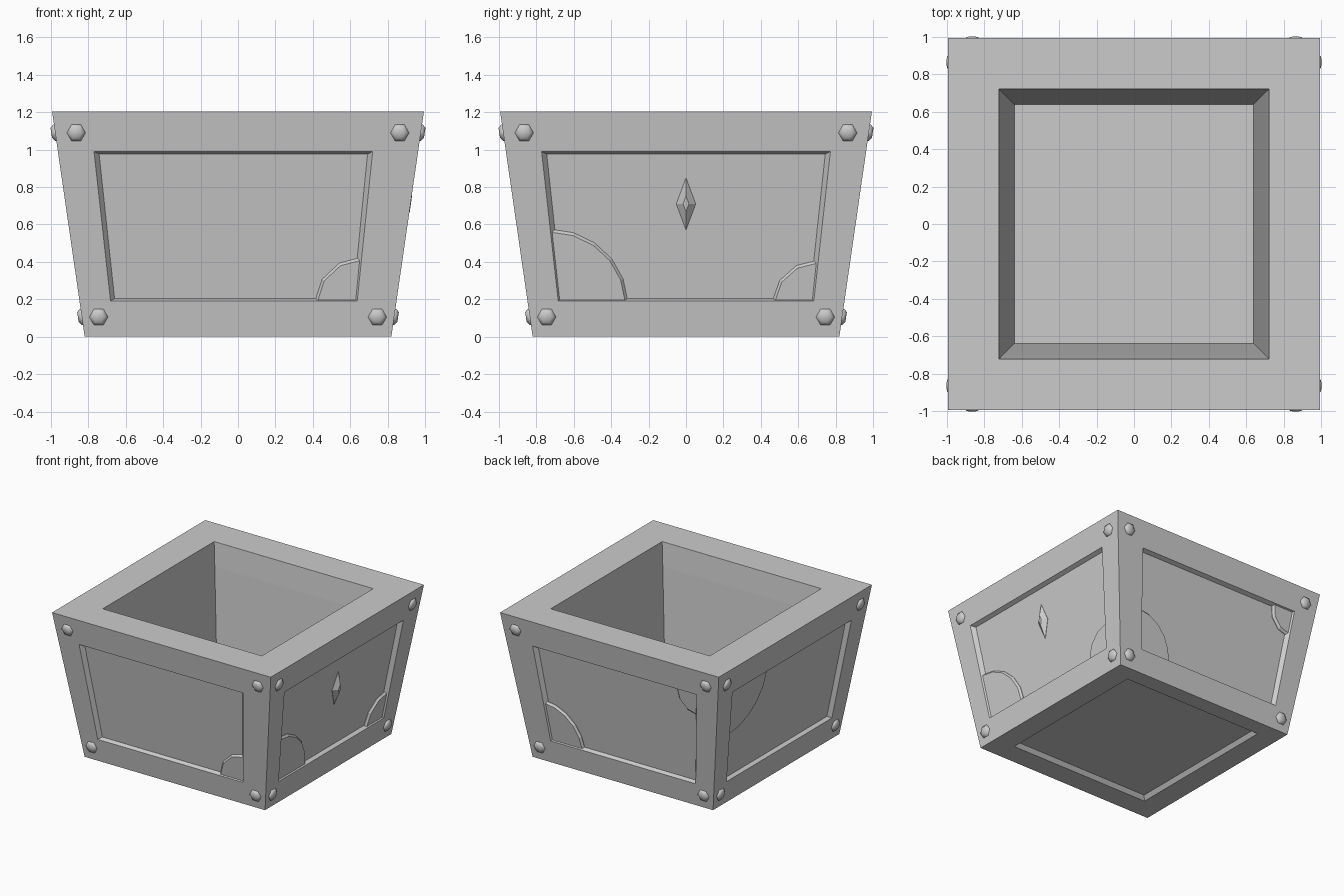
import bpy, bmesh
from math import cos, sin, pi, radians
from mathutils import Matrix, Vector

cube = bpy.data.objects.get("Cube")
if cube:
    bpy.data.objects.remove(cube)

stone = bpy.data.materials.new("grey_stone")
stone.use_nodes = True
stone.diffuse_color = (0.6, 0.6, 0.6, 1)
stone.node_tree.nodes["Principled BSDF"].inputs["Base Color"].default_value = (0.6, 0.6, 0.6, 1)

HEIGHT, BASE, RIM = 1.205, 0.82, 0.994      # overall shape (half widths)
LOW, HIGH, DEPTH = 0.19, 0.99, 0.032        # side panel limits and recess
SIDES = ["front", "left", "back", "right"]  # successive quarter turns


def on_side(side, u, z, depth):
    """Point on a sloping side: u across, z up, depth inward."""
    d = BASE + (RIM - BASE) * z / HEIGHT - depth
    return Matrix.Rotation(side * pi / 2, 3, "Z") @ Vector((u, -d, z))


def taper(z):
    return 0.885 + 0.115 * (z - LOW) / (HIGH - LOW)


def panel_point(side, u, z, depth):
    return on_side(side, u * taper(z), z, depth)


def loft(bm, rings, start=False, end=False):
    """Bridge equal rings of points, with optional end caps."""
    loops = [[bm.verts.new(p) for p in ring] for ring in rings]
    for a, b in zip(loops, loops[1:]):
        for i in range(len(a)):
            j = (i + 1) % len(a)
            bm.faces.new((a[i], a[j], b[j], b[i]))
    if start:
        bm.faces.new(loops[0])
    if end:
        bm.faces.new(loops[-1])


def finish(bm, name, smooth=None):
    bmesh.ops.remove_doubles(bm, verts=bm.verts, dist=0.0005)
    bmesh.ops.recalc_face_normals(bm, faces=bm.faces)
    mesh = bpy.data.meshes.new(name)
    bm.to_mesh(mesh)
    bm.free()
    mesh.materials.append(stone)
    obj = bpy.data.objects.new(name, mesh)
    bpy.context.collection.objects.link(obj)
    if smooth:
        bpy.ops.object.select_all(action="DESELECT")
        obj.select_set(True)
        bpy.context.view_layer.objects.active = obj
        bpy.ops.object.shade_smooth_by_angle(angle=radians(smooth))


def square(h, z, extra=0):
    """Square ring; extra lengthens it towards the back."""
    return [(-h, -h, z), (h, -h, z), (h, h + extra, z), (-h, h + extra, z)]


def panel_limits(side):
    """Front and back panels sit slightly off centre."""
    return {0: (-0.77, 0.72), 2: (-0.72, 0.77)}.get(side, (-0.772, 0.772))


# Hollow tapered body: underside recess, rim and cavity
bm = bmesh.new()
loft(bm, [square(0.615, 0.032, 0.045), square(0.64, 0, 0.045), square(BASE, 0)], start=True)
loft(bm, [square(RIM, HEIGHT), square(0.723, HEIGHT),
          square(0.703, 1.01), square(0.64, LOW)], end=True)

# Four framed sides with sunken panels
for side in range(4):
    a, b = panel_limits(side)
    outer = [on_side(side, s * h, z, 0) for s, h, z in
             ((-1, BASE, 0), (1, BASE, 0), (1, RIM, HEIGHT), (-1, RIM, HEIGHT))]
    edge = [panel_point(side, u, z, 0) for u, z in
            ((a, LOW), (b, LOW), (b, HIGH), (a, HIGH))]
    m, n = 0.026, 0.014
    floor = [panel_point(side, u, z, DEPTH) for u, z in
             ((a + m, LOW + n), (b - m, LOW + n), (b - m, HIGH - n), (a + m, HIGH - n))]
    loft(bm, [outer, edge, floor], end=True)
finish(bm, "planter_body")


# Raised rounded plates in panel corners
def corner_plate(side, right, top, ru, rz, steps):
    a, b = panel_limits(side)
    uc, su = (b, -1) if right else (a, 1)
    zc, sz = (HIGH, -1) if top else (LOW, 1)

    def outline(shrink, depth):
        pts = [(0, 0)] + [((ru - shrink) * cos(t), (rz - shrink) * sin(t))
                          for t in (i * pi / 2 / steps for i in range(steps + 1))]
        return [panel_point(side, uc + su * u, zc + sz * z, depth) for u, z in pts]

    bm = bmesh.new()
    loft(bm, [outline(0, DEPTH + 0.01), outline(0, DEPTH - 0.004), outline(0.016, 0.012)],
         start=True, end=True)
    finish(bm, SIDES[side] + ("_upper" if top else "_lower") + "_corner_plate")


for plate in ((0, True, False, 0.255, 0.235, 3), (1, True, False, 0.25, 0.22, 3),
              (1, False, False, 0.42, 0.385, 5), (2, False, False, 0.33, 0.33, 5),
              (2, True, True, 0.20, 0.20, 3), (3, False, True, 0.48, 0.40, 5)):
    corner_plate(*plate)


# Hexagonal domed bolts at every frame corner
def bolt(side, u, z):
    bm = bmesh.new()
    loft(bm, [[on_side(side, u + r * cos(i * pi / 3), z + r * sin(i * pi / 3), d)
               for i in range(6)]
              for r, d in ((0.05, 0.01), (0.05, -0.006), (0.03, -0.021))],
         start=True, end=True)
    finish(bm, SIDES[side] + "_bolt", smooth=60)


for side in range(4):
    for sign in (-1, 1):
        bolt(side, sign * 0.865, 1.09)
        bolt(side, sign * 0.745, 0.105)

# Faceted diamond stud on one panel
bm = bmesh.new()
loft(bm, [[on_side(1, u * k, 0.71 + z * k, d)
           for u, z in ((-0.052, 0), (0, -0.14), (0.052, 0), (0, 0.14))]
          for k, d in ((1, DEPTH + 0.01), (1, DEPTH - 0.002), (0.3, -0.002))],
     start=True, end=True)
finish(bm, "diamond_stud")
